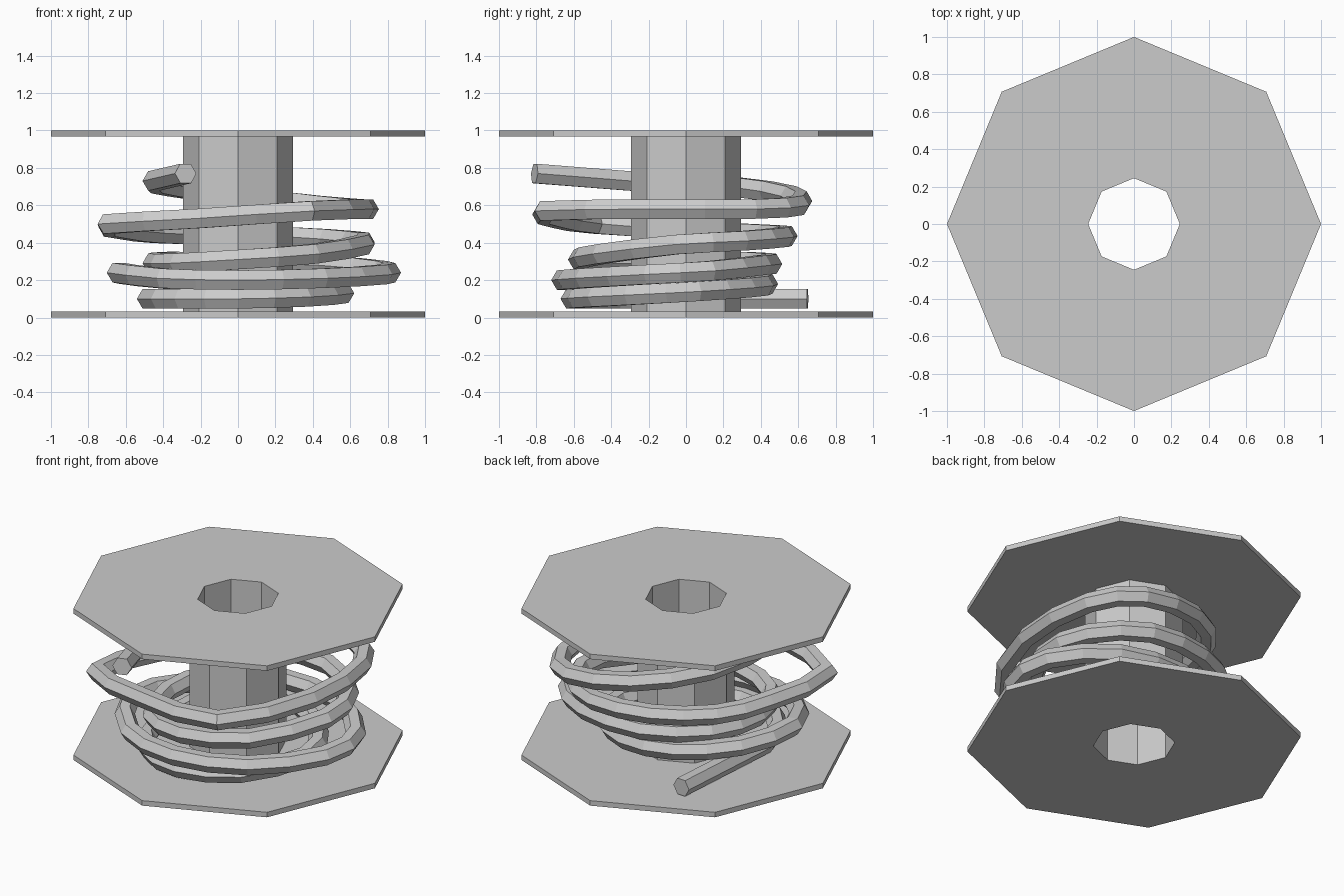
import bpy
import bmesh
import math
from mathutils import Vector

old = bpy.data.objects.get("Cube")
if old:
    bpy.data.objects.remove(old, do_unlink=True)

SIDES = 8
HOLE, HUB, RIM = 0.245, 0.295, 1.0
PLATE = 0.033
CABLE = 0.06

grey = bpy.data.materials.new("plain grey")
grey.use_nodes = True
grey.diffuse_color = (0.6, 0.6, 0.6, 1)
grey.node_tree.nodes["Principled BSDF"].inputs["Base Color"].default_value = grey.diffuse_color


def finish(name, bm):
    bmesh.ops.recalc_face_normals(bm, faces=bm.faces)
    mesh = bpy.data.meshes.new(name)
    bm.to_mesh(mesh)
    bm.free()
    mesh.materials.append(grey)
    obj = bpy.data.objects.new(name, mesh)
    bpy.context.collection.objects.link(obj)
    return obj


def bridge(bm, a, b):
    """Join two vertex rings with quads."""
    n = len(a)
    for i in range(n):
        j = (i + 1) % n
        bm.faces.new((a[i], a[j], b[j], b[i]))


def octagon_tube(name, inner, outer, low, high):
    """Hollow eight-sided prism."""
    bm = bmesh.new()
    profile = [(inner, low), (outer, low), (outer, high), (inner, high)]
    rings = []
    for radius, z in profile:
        turns = [math.tau * k / SIDES for k in range(SIDES)]
        rings.append([bm.verts.new((radius * math.cos(t), radius * math.sin(t), z)) for t in turns])
    for k in range(len(rings)):
        bridge(bm, rings[k], rings[(k + 1) % len(rings)])
    return finish(name, bm)


def smooth_path(points):
    """Add one spline midpoint to every span except the straight tail."""
    path = []
    for i in range(len(points) - 1):
        path.append(points[i])
        if 0 < i < len(points) - 2:
            p, q, r, s = points[i - 1:i + 3]
            path.append((q + r) * 0.5625 - (p + s) * 0.0625)
    return path + [points[-1]]


def hex_cable(name, path, radius):
    """Sweep a hexagon, with level flats, along the path."""
    bm = bmesh.new()
    rings = []
    last = len(path) - 1
    for i, p in enumerate(path):
        before = (p - path[max(i - 1, 0)]).normalized()
        after = (path[min(i + 1, last)] - p).normalized()
        along = (before + after).normalized()
        side = along.cross(Vector((0, 0, 1))).normalized()
        up = side.cross(along)
        miter = 1 / max(along.dot(after if i < last else before), 0.7)
        ring = []
        for k in range(6):
            t = math.tau * k / 6
            ring.append(bm.verts.new(p + radius * (side * math.cos(t) * miter + up * math.sin(t))))
        rings.append(ring)
    for a, b in zip(rings, rings[1:]):
        bridge(bm, a, b)
    bm.faces.new(rings[0])
    bm.faces.new(rings[-1])
    return finish(name, bm)


# Spool: hollow hub between two flanges
octagon_tube("bottom_flange", HOLE, RIM, 0, PLATE)
octagon_tube("top_flange", HOLE, RIM, 1 - PLATE, 1)
octagon_tube("hub", HOLE, HUB, PLATE, 1 - PLATE)

# Loose cable, from the upper free end down to the lower one
upper_turn = [(-.28, -.81, .77), (-.45, -.3, .73), (-.35, .25, .7), (0, .56, .65),
              (.42, .6, .6), (.65, .36, .58), (.67, -.2, .58), (.38, -.75, .57)]
second_turn = [(-.2, -.68, .53), (-.69, -.48, .5), (-.6, 0, .47), (-.43, .3, .45),
               (-.1, .5, .44), (.3, .52, .43), (.6, .3, .41), (.67, -.05, .39),
               (.4, -.45, .34), (0, -.57, .31)]
third_turn = [(-.32, -.43, .29), (-.45, -.1, .29), (-.35, .25, .3), (0, .45, .29),
              (.45, .4, .28), (.77, .13, .25), (.77, -.2, .23), (.45, -.54, .21),
              (0, -.66, .2)]
lower_turn = [(-.4, -.55, .21), (-.64, -.2, .24), (-.52, .18, .22), (-.2, .4, .19),
              (.15, .41, .17), (.45, .2, .15), (.56, -.1, .13), (.35, -.48, .11),
              (0, -.61, .1), (-.3, -.5, .1), (-.48, -.15, .1), (-.42, .65, .1)]
turns = upper_turn + second_turn + third_turn + lower_turn
hex_cable("cable", smooth_path([Vector(p) for p in turns]), CABLE)
